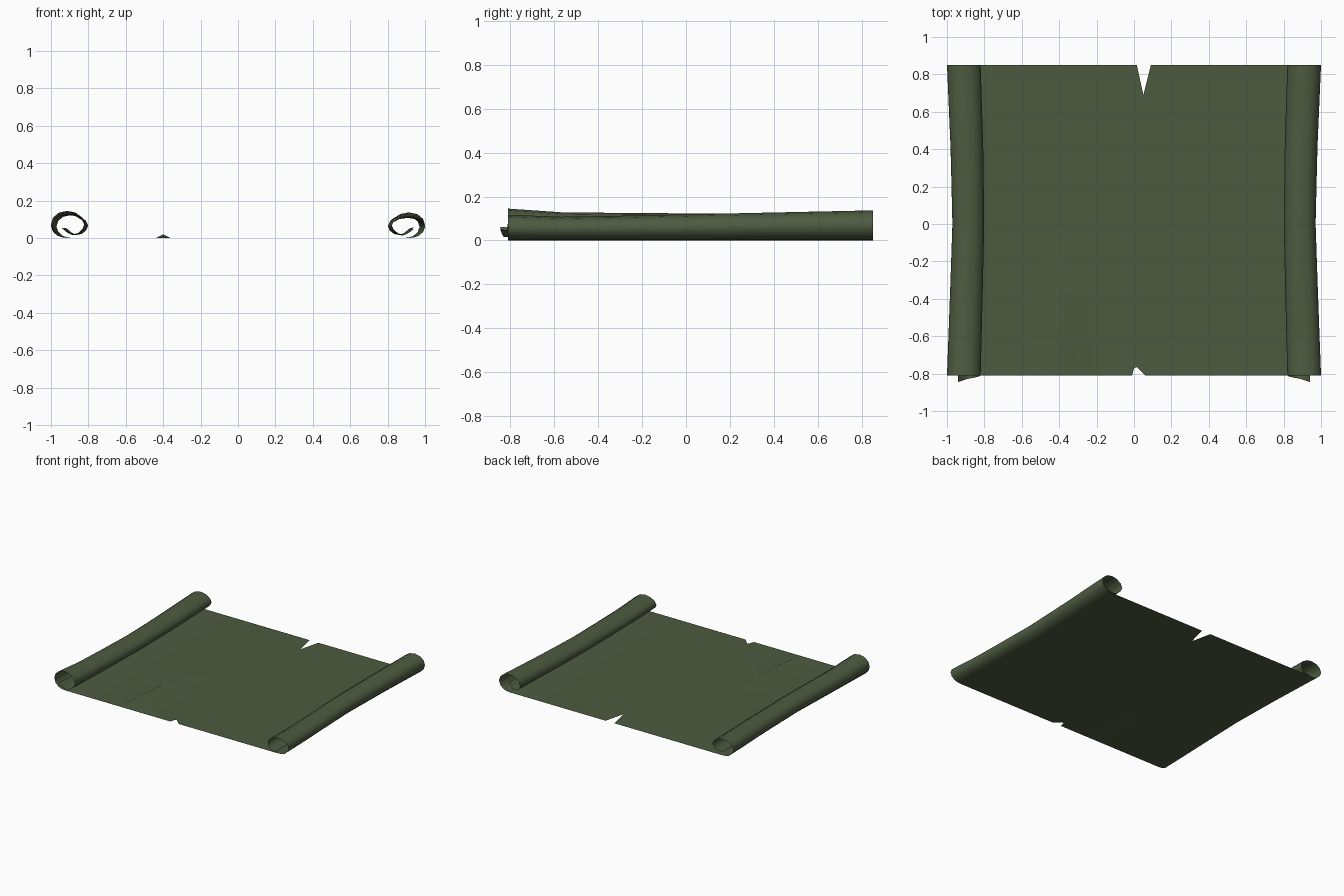
import bpy, bmesh

if "Cube" in bpy.data.objects:
    bpy.data.objects.remove(bpy.data.objects["Cube"])

# One olive colour for the whole sheet
olive = bpy.data.materials.new("dark olive")
olive.diffuse_color = (0.075, 0.105, 0.052, 1)
olive.use_nodes = True
olive.node_tree.nodes["Principled BSDF"].inputs["Base Color"].default_value = olive.diffuse_color


def lerp(points, t):
    """Piecewise linear interpolation through (t, value) pairs."""
    if t <= points[0][0]:
        return points[0][1]
    for (a, va), (b, vb) in zip(points, points[1:]):
        if t <= b:
            return va + (vb - va) * (t - a) / (b - a)
    return points[-1][1]


# Curl cross-section: (across -1..1, up 0..1, front overhang)
CURL = [(-0.1, 0, 0), (0.3, 0.02, 0), (0.62, 0.1, 0), (0.88, 0.27, 0), (1, 0.5, 0),
        (0.88, 0.75, 0), (0.55, 0.93, 0), (0.05, 1, 0), (-0.45, 0.94, 0), (-0.85, 0.76, 0),
        (-1, 0.54, 0), (-0.88, 0.34, 0.006), (-0.6, 0.18, 0.012), (-0.25, 0.13, 0.018),
        (0.05, 0.24, 0.026), (0.35, 0.42, 0.035)]

FRONT, BACK, FLAT_Z = -0.81, 0.85, 0.005
ROWS = [FRONT, -0.57, -0.3, 0, 0.2, 0.42, 0.62, BACK]
MIDDLE = [-0.6, -0.44, -0.4, -0.36, -0.15, -0.01, 0, 0.015, 0.05, 0.06, 0.09, 0.25, 0.6]

# Torn notches on the two open edges
FRONT_EDGE = [(-0.01, FRONT), (0, -0.77), (0.015, -0.765), (0.06, FRONT)]
BACK_EDGE = [(0.015, BACK), (0.05, 0.69), (0.09, BACK)]

# Curl shape along the length
CENTRE = [(FRONT, 0.91), (-0.4, 0.897), (0, 0.886), (0.4, 0.893), (BACK, 0.91)]
RADIUS = [(FRONT, 0.09), (0, 0.085), (BACK, 0.09)]
HEIGHT = {-1: [(FRONT, 0.15), (-0.55, 0.132), (0.2, 0.127), (BACK, 0.13)],
          1: [(FRONT, 0.122), (-0.55, 0.112), (0.2, 0.128), (BACK, 0.142)]}


def curl_row(side, y):
    c, r, h = lerp(CENTRE, y), lerp(RADIUS, y), lerp(HEIGHT[side], y)
    return [(side * (c + r * u), y - over, FLAT_Z * (1 - v) + h * v) for u, v, over in CURL]


def middle_row(y):
    row = []
    for x in MIDDLE:
        yy = y
        if y == FRONT:
            yy = lerp(FRONT_EDGE, x)
        elif y == BACK:
            yy = lerp(BACK_EDGE, x)
        bump = 0.02 if (x == -0.4 and y == -0.57) else 0
        row.append((x, yy, FLAT_Z + bump))
    return row


# Sheet with both long sides rolled inwards
bm = bmesh.new()
grid = [[bm.verts.new(p) for p in curl_row(-1, y)[::-1] + middle_row(y) + curl_row(1, y)]
        for y in ROWS]
for lower, upper in zip(grid, grid[1:]):
    for i in range(len(lower) - 1):
        face = bm.faces.new((lower[i], lower[i + 1], upper[i + 1], upper[i]))
        face.smooth = True

mesh = bpy.data.meshes.new("rolled_sheet")
bm.to_mesh(mesh)
bm.free()
mesh.materials.append(olive)
sheet = bpy.data.objects.new("rolled_sheet", mesh)
bpy.context.collection.objects.link(sheet)
# Rest the sheet on the ground
sheet.location.z = -min(v.co.z for v in mesh.vertices)
